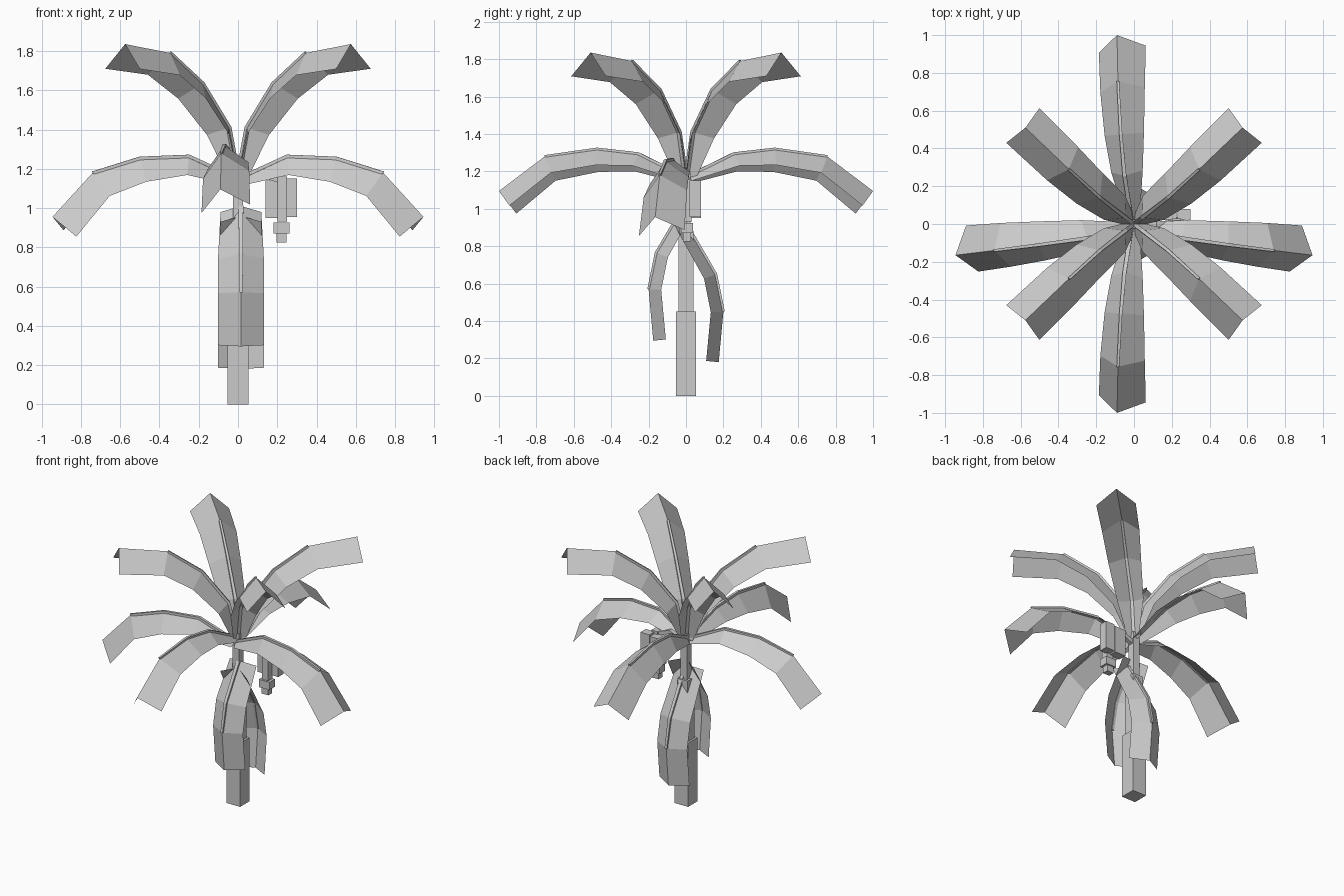
import bpy, bmesh, math
from mathutils import Vector

cube = bpy.data.objects.get("Cube")
if cube:
    bpy.data.objects.remove(cube, do_unlink=True)

grey = bpy.data.materials.new("plain_grey")
grey.use_nodes = True
COLOUR = (0.6, 0.6, 0.6, 1)
grey.diffuse_color = COLOUR
grey.node_tree.nodes["Principled BSDF"].inputs["Base Color"].default_value = COLOUR


def finish(name, bm):
    mesh = bpy.data.meshes.new(name)
    bm.to_mesh(mesh)
    bm.free()
    mesh.materials.append(grey)
    obj = bpy.data.objects.new(name, mesh)
    bpy.context.collection.objects.link(obj)
    return obj


def box(name, low, high):
    bm = bmesh.new()
    bmesh.ops.create_cube(bm, size=1)
    low, high = Vector(low), Vector(high)
    for v in bm.verts:
        v.co = (low + high) / 2 + v.co * (high - low)
    return finish(name, bm)


def sweep(bm, rings, closed, flip):
    """Join rows of points into a strip or a capped tube."""
    rows = [[bm.verts.new(p) for p in ring] for ring in rings]
    count = len(rows[0])
    made = []
    for a, b in zip(rows, rows[1:]):
        for i in range(count if closed else count - 1):
            j = (i + 1) % count
            made.append(bm.faces.new((a[i], a[j], b[j], b[i])))
    if closed:
        made += [bm.faces.new(rows[0]), bm.faces.new(rows[-1])]
        bmesh.ops.recalc_face_normals(bm, faces=made)
    elif flip:
        bmesh.ops.reverse_faces(bm, faces=made)


def leaf(name, path, legs, fold, roll=0, mirror=(1, 1), rib=0.012):
    """Folded leaf: two blades hanging from a ridge, with a thin midrib."""
    pts = [Vector(p) for p in path]
    heading = pts[-1] - pts[0]
    heading.z = 0
    side = Vector((0, 0, 1)).cross(heading.normalized())
    scale = Vector((mirror[0], mirror[1], 1))
    blades, ribs = [], []
    for i, p in enumerate(pts):
        before = (p - pts[i - 1]).normalized() if i else Vector()
        after = (pts[i + 1] - p).normalized() if i < len(pts) - 1 else Vector()
        tangent = (before + after).normalized()
        across = (side - tangent * side.dot(tangent)).normalized()
        normal = tangent.cross(across)

        def leg(sign):
            a = math.radians(fold + sign * roll)
            return p + (across * sign * math.cos(a) - normal * math.sin(a)) * legs[i]

        blades.append([q * scale for q in (leg(-1), p, leg(1))])
        w = rib * (1 - 0.15 * i)
        ribs.append([(p + across * s * w + normal * n) * scale
                     for s, n in ((-1, -0.01), (1, -0.01), (1, 0.007), (-1, 0.007))])
    bm = bmesh.new()
    sweep(bm, blades, False, mirror[0] * mirror[1] < 0)
    sweep(bm, ribs[:-1], True, False)
    return finish(name, bm)


# Trunk in three narrowing square sections
for name, half, bottom, top in (("trunk_base", 0.054, 0, 0.45),
                                ("trunk_middle", 0.04, 0.45, 0.88),
                                ("trunk_top", 0.025, 0.88, 1.2)):
    box(name, (-half, -half, bottom), (half, half, top))

# Living fronds, mirrored across the trunk
LEGS = (0.05, 0.12, 0.15, 0.17, 0.18)
side_path = [(0, -0.03, 1.15), (0.25, -0.075, 1.265), (0.5, -0.11, 1.255),
             (0.74, -0.14, 1.18), (0.945, -0.165, 0.955)]
front_path = [(-0.01, 0, 1.17), (-0.05, 0.255, 1.295), (-0.07, 0.475, 1.32),
              (-0.085, 0.755, 1.28), (-0.09, 1.0, 1.095)]
upper_path = [(0, 0, 1.16), (0.045, 0.035, 1.41), (0.18, 0.14, 1.635),
              (0.345, 0.29, 1.79), (0.575, 0.51, 1.835)]
for s, name in ((1, "left"), (-1, "right")):
    leaf(name + "_frond", side_path, LEGS, 45, -10, (s, 1))
for s, name in ((1, "back"), (-1, "front")):
    leaf(name + "_frond", front_path, LEGS, 45, 10, (1, s))
    for t, other in ((1, "left"), (-1, "right")):
        leaf(name + "_" + other + "_upper_frond", upper_path, LEGS, 45, 0, (t, s))

# Withered leaves hanging along the trunk
DRY = (0.12, 0.135, 0.135, 0.135)
leaf("front_dry_leaf", [(0.015, -0.015, 1.01), (0.015, -0.16, 0.765),
                        (0.015, -0.2, 0.57), (0.015, -0.175, 0.295)], DRY, 30)
leaf("back_dry_leaf", [(0.015, -0.02, 0.96), (0.015, 0.16, 0.65),
                       (0.015, 0.2, 0.45), (0.015, 0.175, 0.18)], DRY, 30)

# Fruit bunch on its stalk
bm = bmesh.new()
stalk = [Vector(p) for p in ((0, 0, 1.12), (0.12, 0, 1.17), (0.22, 0.005, 1.14))]
sweep(bm, [[p + Vector((0, y, z)) for y, z in ((-0.015, -0.015), (0.015, -0.015),
           (0.015, 0.015), (-0.015, 0.015))] for p in stalk], True, False)
finish("fruit_stalk", bm)
box("fruit_stem", (0.2, -0.02, 0.93), (0.25, 0.03, 1.16))
box("fruit_hand_left", (0.23, 0.02, 0.955), (0.3, 0.08, 1.15))
box("fruit_hand_right", (0.14, 0.02, 0.95), (0.225, 0.08, 1.14))
box("flower_bud", (0.18, -0.025, 0.87), (0.262, 0.037, 0.925))
box("flower_tip", (0.195, -0.015, 0.825), (0.247, 0.028, 0.87))
